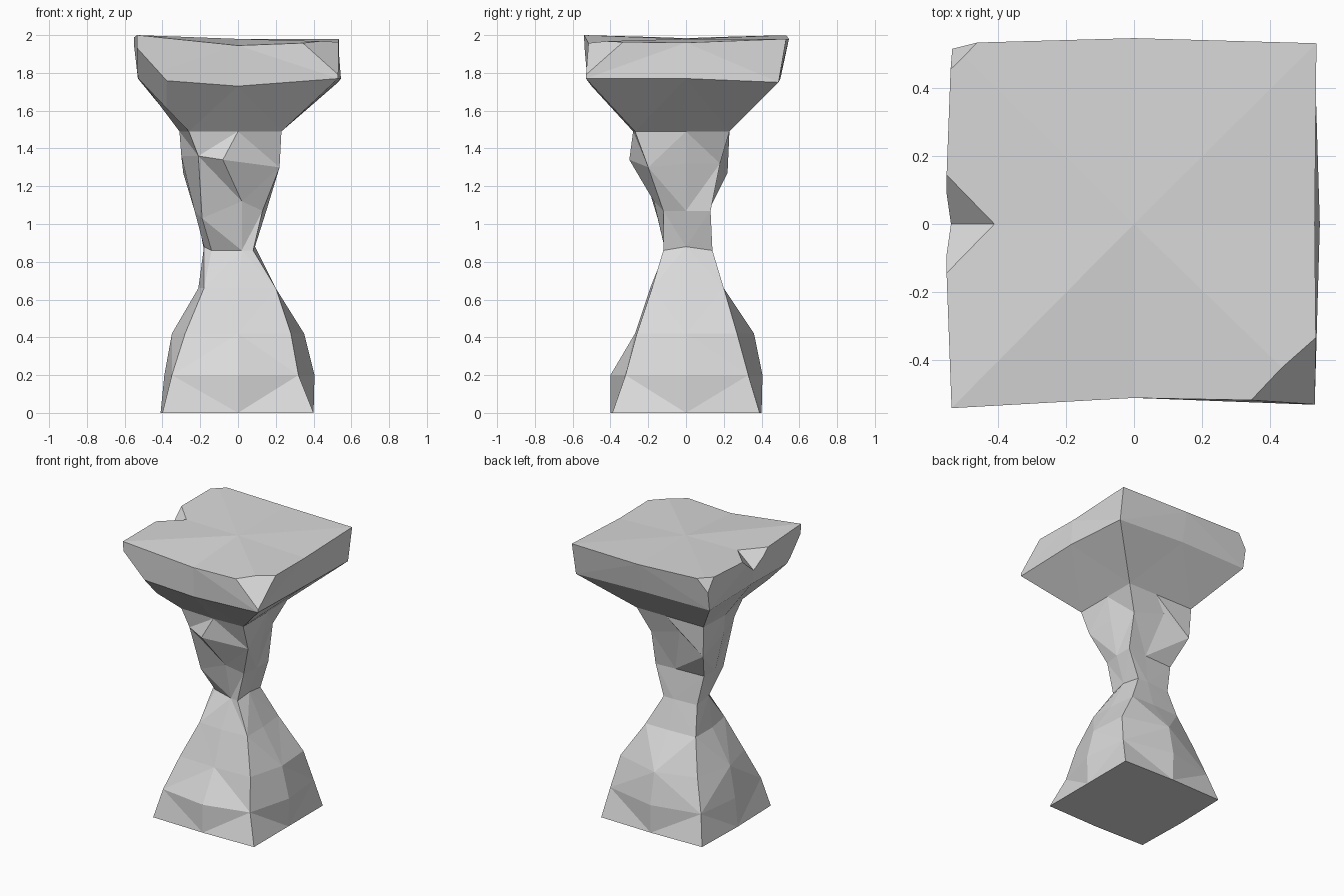
import bpy
import bmesh
from mathutils import Vector

if "Cube" in bpy.data.objects:
    bpy.data.objects.remove(bpy.data.objects["Cube"], do_unlink=True)


def make_material(name, colour):
    mat = bpy.data.materials.new(name)
    mat.use_nodes = True
    mat.diffuse_color = colour
    mat.node_tree.nodes["Principled BSDF"].inputs["Base Color"].default_value = colour
    return mat


def make_object(name, bm, mat):
    mesh = bpy.data.meshes.new(name)
    bm.to_mesh(mesh)
    bm.free()
    mesh.materials.append(mat)
    obj = bpy.data.objects.new(name, mesh)
    bpy.context.collection.objects.link(obj)
    return obj


stone = make_material("pale_grey_stone", (0.7, 0.7, 0.7, 1.0))

# Each ring: height, corner left/right/front/back, middle left/right/front/back
RINGS = [
    (0, -.4, .4, -.39, .39, -.41, .4, -.4, .4),
    (.2, -.35, .32, -.32, .33, -.39, .405, -.4, .405),
    (.42, -.28, .28, -.26, .27, -.35, .35, -.27, .36),
    (.66, -.18, .2, -.18, .2, -.21, .2, -.19, .2),
    (.86, -.14, .08, -.12, .14, -.18, .09, -.12, .14),
    (1.07, -.19, .13, -.12, .12, -.23, .15, -.17, .12),
    (1.32, -.21, .22, -.2, .18, -.3, .2, -.3, .2),
    (1.49, -.26, .23, -.27, .23, -.31, .23, -.28, .23),
    (1.77, -.53, .53, -.53, .49, -.52, .545, -.5, .5),
    (1.98, -.535, .535, -.54, .53, -.555, .53, -.51, .545),
]

# Point order around a ring: LOW and HIGH are the -x and +x corners
FRONT_LOW, FRONT, FRONT_HIGH, RIGHT, BACK_HIGH, BACK, BACK_LOW, LEFT = range(8)

# Small shifts that make the stone irregular
FOOT, SKIRT, SHOULDER, WAIST, THROAT, NECK, COLLAR, CAP, TOP = range(1, 10)
SHIFTS = {
    (FOOT, FRONT_LOW): (0, -.03, 0),
    (FOOT, BACK_HIGH): (.05, 0, 0),
    (SKIRT, BACK_HIGH): (.05, 0, 0),
    (SHOULDER, BACK_HIGH): (-.02, 0, 0),
    (SHOULDER, BACK_LOW): (-.03, -.01, 0),
    (WAIST, FRONT_LOW): (0, .06, 0),
    (WAIST, FRONT): (.02, .01, 0),
    (WAIST, RIGHT): (0, 0, .02),
    (WAIST, BACK_LOW): (-.04, -.01, 0),
    (WAIST, LEFT): (0, 0, .02),
    (THROAT, FRONT_LOW): (0, -.03, -.04),
    (THROAT, FRONT): (.02, 0, .05),
    (THROAT, BACK_HIGH): (.02, .01, 0),
    (THROAT, BACK_LOW): (-.03, -.01, 0),
    (NECK, FRONT_LOW): (0, -.05, .04),
    (NECK, FRONT): (-.08, 0, .02),
    (NECK, FRONT_HIGH): (0, 0, -.02),
    (NECK, BACK_HIGH): (-.07, 0, 0),
    (NECK, BACK): (-.09, 0, .07),
    (NECK, BACK_LOW): (-.08, .04, -.05),
    (NECK, LEFT): (0, 0, .04),
    (COLLAR, BACK_LOW): (-.04, 0, 0),
    (CAP, FRONT): (0, 0, -.04),
    (CAP, BACK_HIGH): (0, 0, -.02),
    (TOP, FRONT_LOW): (0, 0, .02),
    (TOP, FRONT): (0, 0, -.035),
    (TOP, FRONT_HIGH): (0, .02, -.015),
    (TOP, RIGHT): (0, 0, -.02),
    (TOP, LEFT): (0, 0, .005),
    (TOP, BACK_LOW): (0, 0, .02),
}


def ring_points(index):
    z, left, right, front, back, mid_l, mid_r, mid_f, mid_b = RINGS[index]
    outline = [(left, front), (0, mid_f), (right, front), (mid_r, 0),
               (right, back), (0, mid_b), (left, back), (mid_l, 0)]
    return [Vector((x, y, z)) + Vector(SHIFTS.get((index, i), (0, 0, 0)))
            for i, (x, y) in enumerate(outline)]


# Pillar skin: rings joined by triangles
bm = bmesh.new()
rings = [[bm.verts.new(p) for p in ring_points(k)] for k in range(len(RINGS))]
FOLD_FROM_LOWER_MIDDLE = {0, SKIRT, WAIST, THROAT}
for row, (low, high) in enumerate(zip(rings, rings[1:])):
    for i in range(8):
        j = (i + 1) % 8
        first_is_middle = i % 2 == 1
        if first_is_middle == (row in FOLD_FROM_LOWER_MIDDLE):
            bm.faces.new((low[i], low[j], high[j]))
            bm.faces.new((low[i], high[j], high[i]))
        else:
            bm.faces.new((low[i], low[j], high[i]))
            bm.faces.new((low[j], high[j], high[i]))

# Flat underside and gently uneven top
bm.faces.new(list(reversed(rings[0])))
centre = bm.verts.new((0, 0, 1.98))
for i in range(8):
    bm.faces.new((rings[-1][i], rings[-1][(i + 1) % 8], centre))


def chip_corner(bm, a, b, c):
    """Slice a corner off the cap along the plane through three points."""
    a, b, c = Vector(a), Vector(b), Vector(c)
    normal = (b - a).cross(c - a).normalized()
    if normal.dot(a - Vector((0, 0, 1.75))) < 0:
        normal.negate()
    faces = [f for f in bm.faces if min(v.co.z for v in f.verts) > 1.45]
    edges = {e for f in faces for e in f.edges}
    verts = {v for f in faces for v in f.verts}
    bmesh.ops.bisect_plane(bm, geom=faces + list(edges) + list(verts),
                           plane_co=a, plane_no=normal, clear_outer=True)
    bmesh.ops.holes_fill(bm, edges=[e for e in bm.edges if e.is_boundary])


# Broken corners of the cap
chip_corner(bm, (.36, -.51, 1.95), (.53, -.34, 1.96), (.53, -.53, 1.79))
chip_corner(bm, (-.45, .54, 2), (-.53, .46, 2), (-.52, .53, 1.9))
chip_corner(bm, (-.53, -.53, 1.92), (-.38, -.52, 1.76), (-.53, -.39, 1.77))
bmesh.ops.recalc_face_normals(bm, faces=bm.faces[:])
pillar = make_object("stone_pillar", bm, stone)

# Wedge that cuts the notch in the rim
inner, lower = Vector((-.41, 0, 1.983)), Vector((-.54, 0, 1.87))
ridge, middle = inner - lower, (inner + lower) / 2
corners = [inner + ridge, lower - ridge / 2]
for side in (-1, 1):
    rim = Vector((-.55, side * .14, 1.985))
    corners.append(middle + (rim - middle) * 2)
bm = bmesh.new()
bmesh.ops.convex_hull(bm, input=[bm.verts.new(p) for p in corners])
bmesh.ops.recalc_face_normals(bm, faces=bm.faces[:])
cutter = make_object("notch_cutter", bm, stone)
cutter.hide_render = True

notch = pillar.modifiers.new("rim_notch", "BOOLEAN")
notch.operation = "DIFFERENCE"
notch.solver = "EXACT"
notch.object = cutter
bpy.context.view_layer.objects.active = pillar
bpy.ops.object.modifier_apply(modifier=notch.name)
bpy.data.objects.remove(cutter, do_unlink=True)
